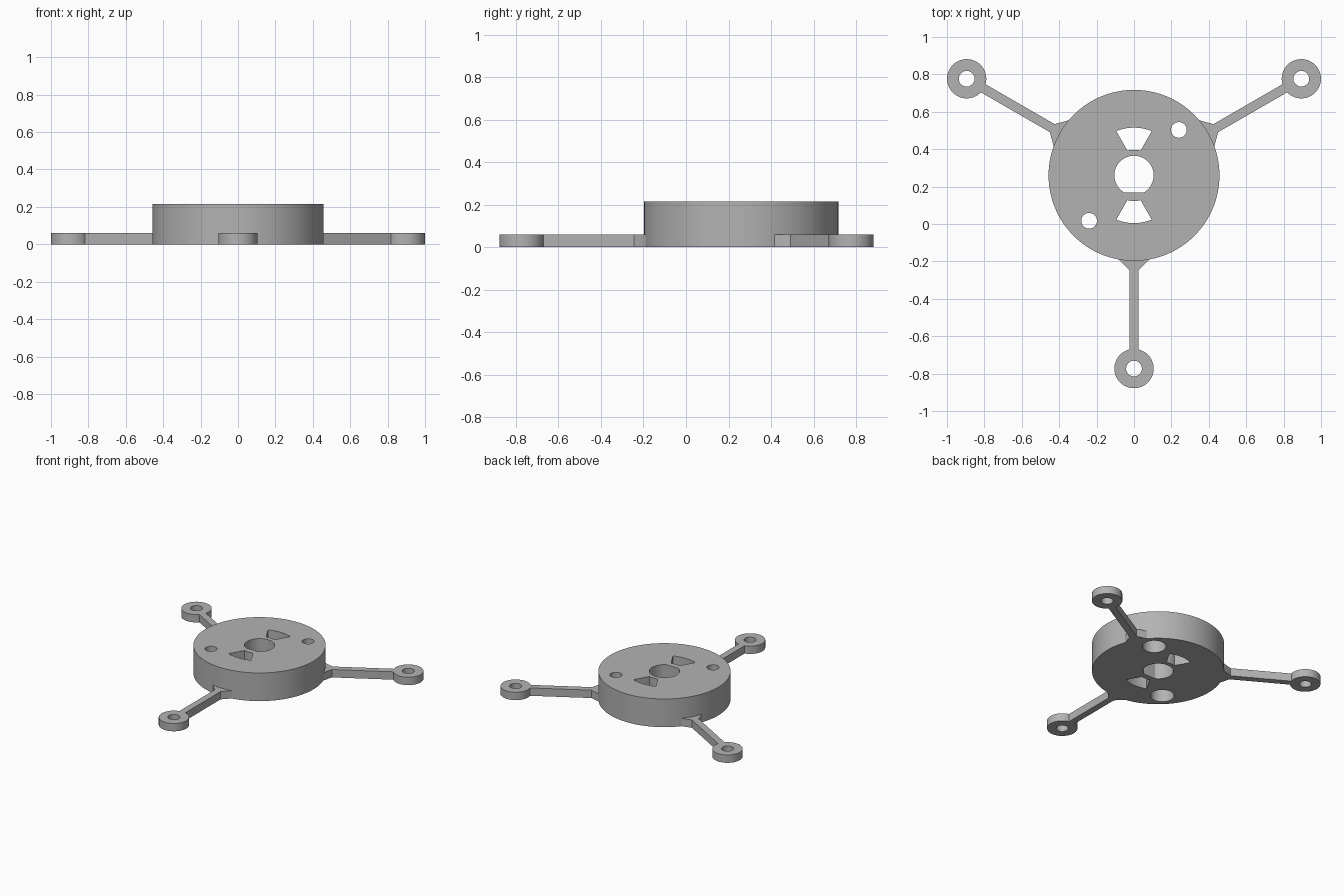
import bpy
import bmesh
from math import sin, cos, pi, radians, atan2, sqrt
from mathutils import Matrix, Vector

if "Cube" in bpy.data.objects:
    bpy.data.objects.remove(bpy.data.objects["Cube"], do_unlink=True)

CY = 0.26          # hub centre in y
HUB_R, HUB_H = 0.457, 0.215
ARM_H, REACH = 0.06, 1.033
LOW, HIGH = -0.1, 0.4   # extent of through cutters

grey = bpy.data.materials.new("plain grey")
grey.use_nodes = True
colour = (0.45, 0.45, 0.45, 1)
grey.diffuse_color = colour
grey.node_tree.nodes["Principled BSDF"].inputs["Base Color"].default_value = colour


def arc(r, start, end, n, centre=(0, 0)):
    """Points on an arc, both ends included."""
    return [(centre[0] + r * cos(start + (end - start) * i / n),
             centre[1] + r * sin(start + (end - start) * i / n)) for i in range(n + 1)]


def circle(r, n=64, centre=(0, 0)):
    return arc(r, 0, 2 * pi, n, centre)[:-1]


def prism(name, outline, z0, z1, turn=0):
    """Extrude an outline, given about the hub centre, and turn it about that centre."""
    bm = bmesh.new()
    face = bm.faces.new([bm.verts.new((x, y, z0)) for x, y in outline])
    out = bmesh.ops.extrude_face_region(bm, geom=[face])
    top = [v for v in out["geom"] if isinstance(v, bmesh.types.BMVert)]
    bmesh.ops.translate(bm, verts=top, vec=(0, 0, z1 - z0))
    bmesh.ops.recalc_face_normals(bm, faces=bm.faces)
    bm.transform(Matrix.Translation((0, CY, 0)) @ Matrix.Rotation(turn, 4, "Z"))
    mesh = bpy.data.meshes.new(name)
    bm.to_mesh(mesh)
    bm.free()
    mesh.materials.append(grey)
    ob = bpy.data.objects.new(name, mesh)
    bpy.context.collection.objects.link(ob)
    return ob


def combine(target, tool, operation):
    """Apply a boolean and remove the tool."""
    bpy.context.view_layer.objects.active = target
    mod = target.modifiers.new("boolean", "BOOLEAN")
    mod.operation, mod.solver, mod.object = operation, "EXACT", tool
    bpy.ops.object.modifier_apply(modifier=mod.name)
    bpy.data.objects.remove(tool, do_unlink=True)


# Hub disc
body = prism("mount_body", circle(HUB_R, 128), 0, HUB_H)

# Three arms with flared roots and drilled end rings
half = [(0.43, 0.10), (0.505, 0.025), (0.95, 0.025)]
arm_outline = [(x, -y) for x, y in half] + half[::-1]
for angle in (30, 150, 270):
    turn = radians(angle)
    combine(body, prism("arm", arm_outline, 0, ARM_H, turn), "UNION")
    combine(body, prism("end_ring", circle(0.105, 64, (REACH, 0)), 0, ARM_H, turn), "UNION")
    combine(body, prism("ring_hole", circle(0.042, 48, (REACH, 0)), LOW, HIGH, turn), "DIFFERENCE")

# Central shaft hole with one flat side
flat = atan2(-0.092, sqrt(0.105 ** 2 - 0.092 ** 2))
combine(body, prism("shaft_hole", arc(0.105, flat, pi - flat, 56), LOW, HIGH), "DIFFERENCE")

# Fan-shaped slots and counterbored bolt holes, in opposite pairs
spread = atan2(0.095, 0.237)
inner = atan2(0.035, 0.132)
fan = arc(0.255, pi / 2 - spread, pi / 2 + spread, 16) + \
    arc(0.137, pi / 2 + inner, pi / 2 - inner, 8)
bolt = (0.24, 0.243)
for turn in (0, pi):
    combine(body, prism("fan_slot", fan, LOW, HIGH, turn), "DIFFERENCE")
    combine(body, prism("bolt_hole", circle(0.042, 48, bolt), LOW, HIGH, turn), "DIFFERENCE")
    combine(body, prism("counterbore", circle(0.082, 48, bolt), LOW, 0.13, turn), "DIFFERENCE")

# Smooth the curved walls, keep the edges sharp
bpy.ops.object.select_all(action="DESELECT")
body.select_set(True)
bpy.context.view_layer.objects.active = body
bpy.ops.object.shade_smooth_by_angle(angle=radians(25))
